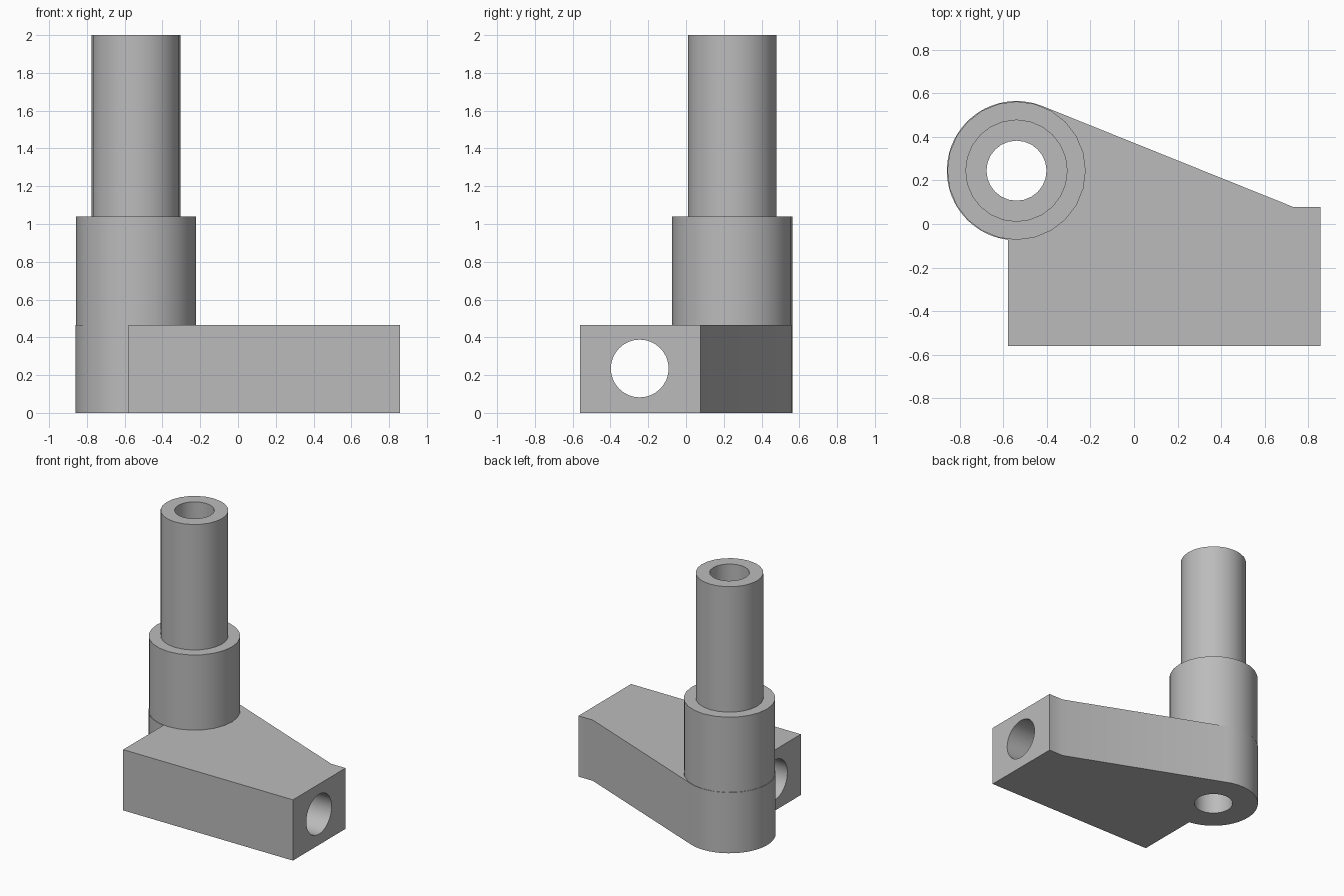
import bpy, bmesh
from math import cos, sin, pi, radians
from mathutils import Matrix, Vector

cube = bpy.data.objects.get("Cube")
if cube:
    bpy.data.objects.remove(cube, do_unlink=True)

# Dimensions
PX, PY = -0.54, 0.245          # post axis
R_BASE, R_BOSS, R_TUBE, R_BORE = 0.32, 0.318, 0.235, 0.138
Z_BASE, Z_BOSS, Z_TOP = 0.465, 1.04, 2.0

grey = bpy.data.materials.new("plain grey")
grey.use_nodes = True
colour = (0.5, 0.5, 0.5, 1)
grey.diffuse_color = colour
grey.node_tree.nodes["Principled BSDF"].inputs["Base Color"].default_value = colour


def make_object(name, bm):
    bmesh.ops.recalc_face_normals(bm, faces=bm.faces)
    mesh = bpy.data.meshes.new(name)
    bm.to_mesh(mesh)
    bm.free()
    mesh.materials.append(grey)
    obj = bpy.data.objects.new(name, mesh)
    bpy.context.collection.objects.link(obj)
    return obj


def activate(obj):
    bpy.ops.object.select_all(action="DESELECT")
    obj.select_set(True)
    bpy.context.view_layer.objects.active = obj


def smooth(obj):
    activate(obj)
    bpy.ops.object.shade_smooth_by_angle(angle=radians(30))


def cylinder(name, radius, depth, matrix, segments):
    bm = bmesh.new()
    bmesh.ops.create_cone(bm, cap_ends=True, segments=segments, radius1=radius,
                          radius2=radius, depth=depth, matrix=matrix)
    return make_object(name, bm)


def drill(obj, cutter):
    activate(obj)
    mod = obj.modifiers.new("hole", "BOOLEAN")
    mod.operation = "DIFFERENCE"
    mod.solver = "EXACT"
    mod.object = cutter
    bpy.ops.object.modifier_apply(modifier=mod.name)
    bpy.data.objects.remove(cutter, do_unlink=True)


# Base arm: block with a tapered web that wraps round the post
outline = [(-0.58, -0.56), (0.857, -0.56), (0.857, 0.077), (0.735, 0.077)]
start, end, steps = radians(68.1), radians(262.8), 32
for i in range(steps + 1):
    a = start + (end - start) * i / steps
    outline.append((PX + R_BASE * cos(a), PY + R_BASE * sin(a)))
bm = bmesh.new()
face = bm.faces.new([bm.verts.new((x, y, 0)) for x, y in outline])
top = bmesh.ops.extrude_face_region(bm, geom=[face])
bmesh.ops.translate(bm, vec=(0, 0, Z_BASE),
                    verts=[g for g in top["geom"] if isinstance(g, bmesh.types.BMVert)])
base = make_object("base_arm", bm)

# Vertical bore and horizontal cross hole
drill(base, cylinder("bore_cutter", R_BORE, 2, Matrix.Translation((PX, PY, 0)), 24))
drill(base, cylinder("cross_cutter", 0.153, 4,
                     Matrix.Translation((0, -0.245, 0.235)) @ Matrix.Rotation(pi / 2, 4, "Y"), 32))
smooth(base)

# Stepped hollow post, turned from a profile
profile = [(R_BOSS, Z_BASE), (R_BOSS, Z_BOSS), (R_TUBE, Z_BOSS),
           (R_TUBE, Z_TOP), (R_BORE, Z_TOP), (R_BORE, Z_BASE)]
bm = bmesh.new()
verts = [bm.verts.new((PX + r, PY, z)) for r, z in profile]
edges = [bm.edges.new((verts[i], verts[(i + 1) % len(verts)])) for i in range(len(verts))]
bmesh.ops.spin(bm, geom=verts + edges, cent=(PX, PY, 0), axis=Vector((0, 0, 1)),
               angle=2 * pi, steps=24, use_merge=True)
bmesh.ops.remove_doubles(bm, verts=bm.verts, dist=0.0001)
smooth(make_object("stepped_post", bm))
